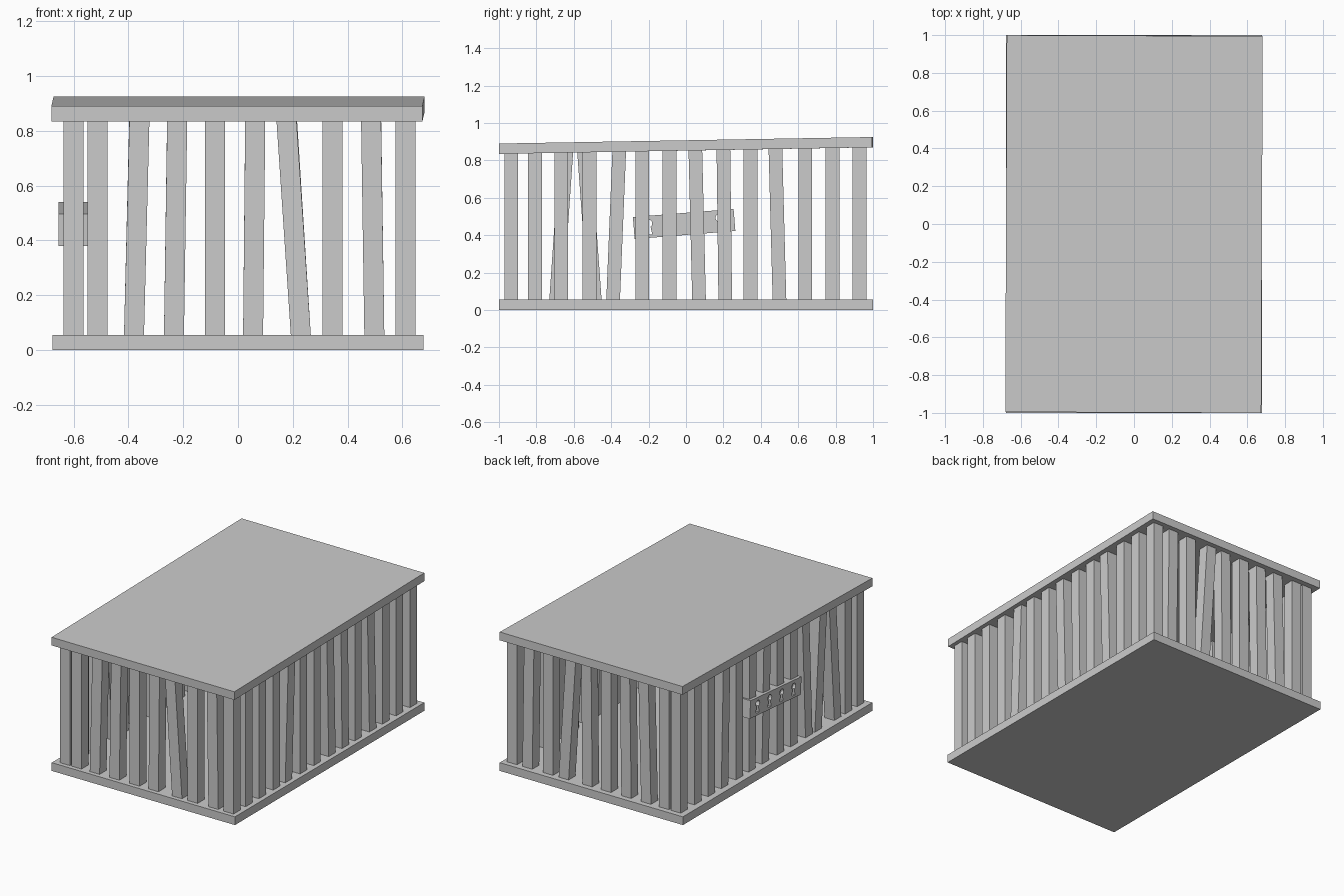
import bpy, bmesh, math
from mathutils import Matrix, Vector

default = bpy.data.objects.get("Cube")
if default:
    bpy.data.objects.remove(default, do_unlink=True)

grey = bpy.data.materials.new("plain_grey")
grey.use_nodes = True
grey.diffuse_color = (0.6, 0.6, 0.6, 1)
grey.node_tree.nodes["Principled BSDF"].inputs["Base Color"].default_value = (0.6, 0.6, 0.6, 1)

SLOPE = 0.0175          # roof rises towards the back
FLOOR_TOP = 0.055
BAR = 0.073


def make_object(name, bm):
    bmesh.ops.recalc_face_normals(bm, faces=bm.faces)
    mesh = bpy.data.meshes.new(name)
    bm.to_mesh(mesh)
    bm.free()
    mesh.materials.append(grey)
    obj = bpy.data.objects.new(name, mesh)
    bpy.context.collection.objects.link(obj)
    return obj


def box(name, size, centre, rot=Matrix()):
    bm = bmesh.new()
    bmesh.ops.create_cube(bm, size=1)
    bm.transform(Matrix.Translation(centre) @ rot @ Matrix.Diagonal((*size, 1)))
    return make_object(name, bm)


def bar(name, bottom, top):
    """Square upright from the floor to the sloping roof, leaning from bottom to top."""
    bm = bmesh.new()
    bmesh.ops.create_cube(bm, size=1)
    for v in bm.verts:
        x, y = top if v.co.z > 0 else bottom
        px, py = x + v.co.x * BAR, y + v.co.y * BAR
        pz = 0.855 + py * SLOPE if v.co.z > 0 else FLOOR_TOP - 0.01
        v.co = (px, py, pz)
    return make_object(name, bm)


# Floor and tilted roof slabs
box("floor", (1.355, 2, FLOOR_TOP), (0, 0, FLOOR_TOP / 2))
box("roof", (1.355, 1.995, 0.055), (0, 0, 0.88),
    Matrix.Rotation(-0.004, 4, "Z") @ Matrix.Rotation(SLOPE, 4, "X"))

# End bars: (bottom x, top x), the same at front and back, corners included
end_bars = [(-0.6, -0.6), (-0.513, -0.513), (-0.38, -0.36), (-0.234, -0.222),
            (-0.084, -0.084), (0.055, 0.063), (0.23, 0.177), (0.345, 0.345),
            (0.498, 0.486), (0.611, 0.611)]
for end, y in (("front", -0.935), ("back", 0.928)):
    for i, (low, high) in enumerate(end_bars):
        bar(f"{end}_bar_{i + 1}", (low, y), (high, y))

# Side bars: (bottom y, top y), with two extra leaning ones on the right
side_bars = [(-0.807, -0.807), (-0.667, -0.667), (-0.516, -0.516), (-0.39, -0.357),
             (-0.233, -0.233), (-0.088, -0.088), (0.07, 0.05), (0.21, 0.2),
             (0.345, 0.345), (0.5, 0.478), (0.638, 0.638), (0.783, 0.783)]
leaning = {1: (-0.695, -0.64), 2: (-0.487, -0.545)}
for side, x in (("left", 0.611), ("right", -0.6)):
    for i, (low, high) in enumerate(side_bars):
        if side == "right" and i in leaning:
            low, high = leaning[i]
        bar(f"{side}_bar_{i + 1}", (x, low), (x, high))

# Crooked lock plate across the right side bars
tilt = Matrix.Translation((-0.603, -0.01, 0.46)) @ Matrix.Rotation(0.08, 4, "X")
plate = box("lock_plate", (0.106, 0.54, 0.118), (0, 0, 0))
plate.data.transform(tilt)

# Keyhole cutters: a round head with a flared slot below
bm = bmesh.new()
for n in range(4):
    y0 = (n - 1.5) * 0.127
    outline = [(0.021 * math.cos(math.radians(a)), 0.018 + 0.021 * math.sin(math.radians(a)))
               for a in range(-60, 241, 30)]
    outline += [(-0.016, -0.042), (0.016, -0.042)]
    face = bm.faces.new([bm.verts.new((-0.2, y0 + y, z)) for y, z in outline])
    ext = bmesh.ops.extrude_face_region(bm, geom=[face])
    bmesh.ops.translate(bm, vec=Vector((0.4, 0, 0)),
                        verts=[g for g in ext["geom"] if isinstance(g, bmesh.types.BMVert)])
bm.transform(tilt)
cutter = make_object("keyhole_cutter", bm)
cutter.hide_render = True

cut = plate.modifiers.new("keyholes", "BOOLEAN")
cut.operation = "DIFFERENCE"
cut.solver = "EXACT"
cut.object = cutter
bpy.context.view_layer.objects.active = plate
bpy.ops.object.modifier_apply(modifier=cut.name)
bpy.data.objects.remove(cutter, do_unlink=True)
